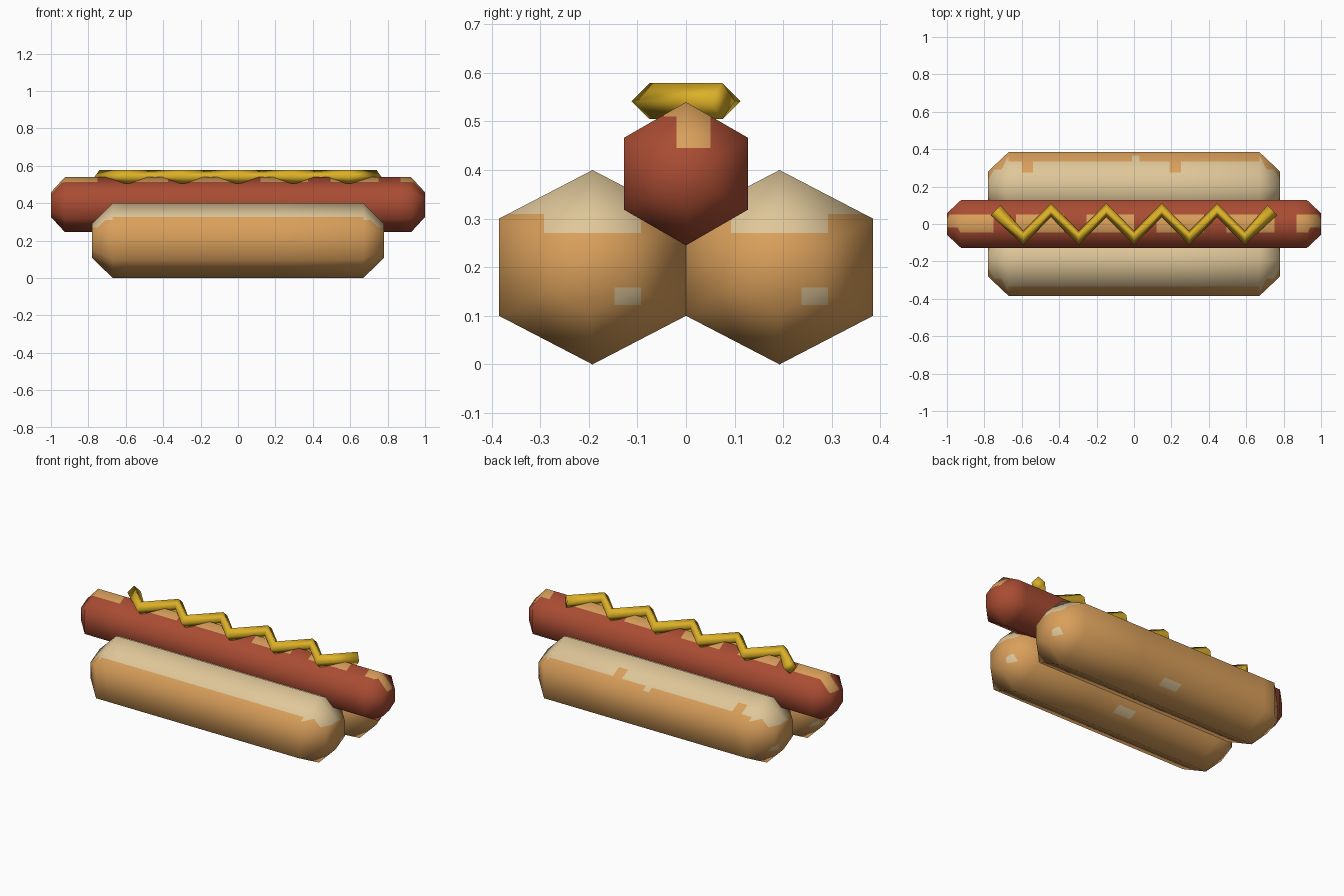
import bpy, bmesh, math
from mathutils import Vector

if "Cube" in bpy.data.objects:
    bpy.data.objects.remove(bpy.data.objects["Cube"])


def mat(name, rgb):
    m = bpy.data.materials.new(name)
    m.diffuse_color = (*rgb, 1)
    m.use_nodes = True
    m.node_tree.nodes["Principled BSDF"].inputs["Base Color"].default_value = m.diffuse_color
    return m


CREAM = mat("bun_cream", (0.74, 0.57, 0.32))
TAN = mat("toasted_tan", (0.70, 0.35, 0.105))
RED = mat("sausage_red", (0.40, 0.073, 0.033))
YELLOW = mat("mustard_yellow", (0.72, 0.44, 0.02))


def finish(name, bm, mats, rule=None, core=None):
    bmesh.ops.recalc_face_normals(bm, faces=bm.faces)
    for f in bm.faces:
        f.smooth = True
        if rule:
            f.material_index = int(rule(f.calc_center_median(), f.normal))
    me = bpy.data.meshes.new(name)
    bm.to_mesh(me)
    bm.free()
    for m in mats:
        me.materials.append(m)
    ob = bpy.data.objects.new(name, me)
    bpy.context.collection.objects.link(ob)
    if core:  # rounded shading that ignores the colour cuts
        L, y, z = core
        me.normals_split_custom_set_from_vertices(
            [(v.co - Vector((max(-L, min(L, v.co.x)), y, z))).normalized() for v in me.vertices])
    return ob


def hex_loaf(cy, cz, ry, rz, stations):
    """Six-sided loaf along x with a vertex up; stations are (x, scale)."""
    bm = bmesh.new()
    rings = []
    for x, s in stations:
        ring = []
        for i in range(6):
            a = math.radians(90 + 60 * i)
            ring.append(bm.verts.new((x, cy + s * ry * math.cos(a) / math.cos(math.radians(30)),
                                      cz + s * rz * math.sin(a))))
        rings.append(ring)
    for a, b in zip(rings, rings[1:]):
        for i in range(6):
            j = (i + 1) % 6
            bm.faces.new((a[i], a[j], b[j], b[i]))
    bm.faces.new(rings[0])
    bm.faces.new(rings[-1])
    return bm


def cut(bm, axis, values):
    for v in values:
        co, no = Vector((0, 0, 0)), Vector((0, 0, 0))
        co[axis], no[axis] = v, 1
        bmesh.ops.bisect_plane(bm, geom=bm.verts[:] + bm.edges[:] + bm.faces[:],
                               plane_co=co, plane_no=no, dist=1e-5)


# Bun halves: tan crust with a cream top
for name, cy in (("front_bun", -0.1925), ("back_bun", 0.1925)):
    bm = hex_loaf(cy, 0.2, 0.1925, 0.2, [(-0.78, 0.46), (-0.67, 1), (0.67, 1), (0.78, 0.46)])
    cut(bm, 0, [-0.6, -0.54, -0.05, -0.01, 0.03, 0.07, 0.19, 0.25])
    cut(bm, 1, [cy - 0.1, cy + 0.045, cy + 0.1, cy + 0.15])
    cut(bm, 2, [0.122, 0.158, 0.27, 0.31, 0.326, 0.357])

    def is_cream(c, n, cy=cy):
        dy = c.y - cy
        if abs(c.x) > 0.67:  # rounded ends
            if 0.045 < dy < 0.1 and 0.122 < c.z < 0.158:
                return True
            return c.z > (0.27 if abs(dy) < 0.1 else 0.31)
        if c.z < 0.1:  # pale spot underneath
            return -0.05 < c.x < 0.07 and 0.1 < dy < 0.15
        if dy > 0:  # drips on the rear crust line
            if -0.6 < c.x < -0.54 or 0.19 < c.x < 0.25:
                return c.z > 0.357
            if -0.01 < c.x < 0.03:
                return c.z > 0.31
        return c.z > 0.326

    finish(name, bm, [TAN, CREAM], is_cream, (0.62, cy, 0.2))

# Sausage with tan patches along its top
bm = hex_loaf(0, 0.3925, 0.128, 0.1475, [(-1, 0.45), (-0.925, 1), (0.925, 1), (1, 0.45)])
gaps = [(-0.75 + 0.375 * i, -0.63 + 0.375 * i) for i in range(5)]
cut(bm, 0, [v for g in gaps for v in g])
cut(bm, 1, [-0.045, -0.02, 0.05])
cut(bm, 2, [0.445, 0.51])


def is_patch(c, n):
    if abs(c.x) > 0.925:
        return c.z > (0.445 if c.y > -0.02 else 0.51) and -0.045 < c.y < 0.05
    return c.z > 0.5 and -0.045 < c.y < 0.05 and not any(a < c.x < b for a, b in gaps)


finish("sausage", bm, [RED, TAN], is_patch, (0.88, 0, 0.3925))

# Mustard zigzag: four-sided tube swept along the points
pts = [Vector((0.148 * i, 0.075 if i % 2 else -0.075, 0.542)) for i in range(-5, 6)]
bm = bmesh.new()
rings = []
for i, p in enumerate(pts):
    t = (pts[min(i + 1, 10)] - pts[max(i - 1, 0)]).normalized()
    side, up = Vector((-t.y, t.x, 0)) * 0.037, Vector((0, 0, 0.037))
    rings.append([bm.verts.new(p + d) for d in (up, side, -up, -side)])
for a, b in zip(rings, rings[1:]):
    for i in range(4):
        j = (i + 1) % 4
        bm.faces.new((a[i], a[j], b[j], b[i]))
bm.faces.new(rings[0])
bm.faces.new(rings[-1])
finish("mustard", bm, [YELLOW])
